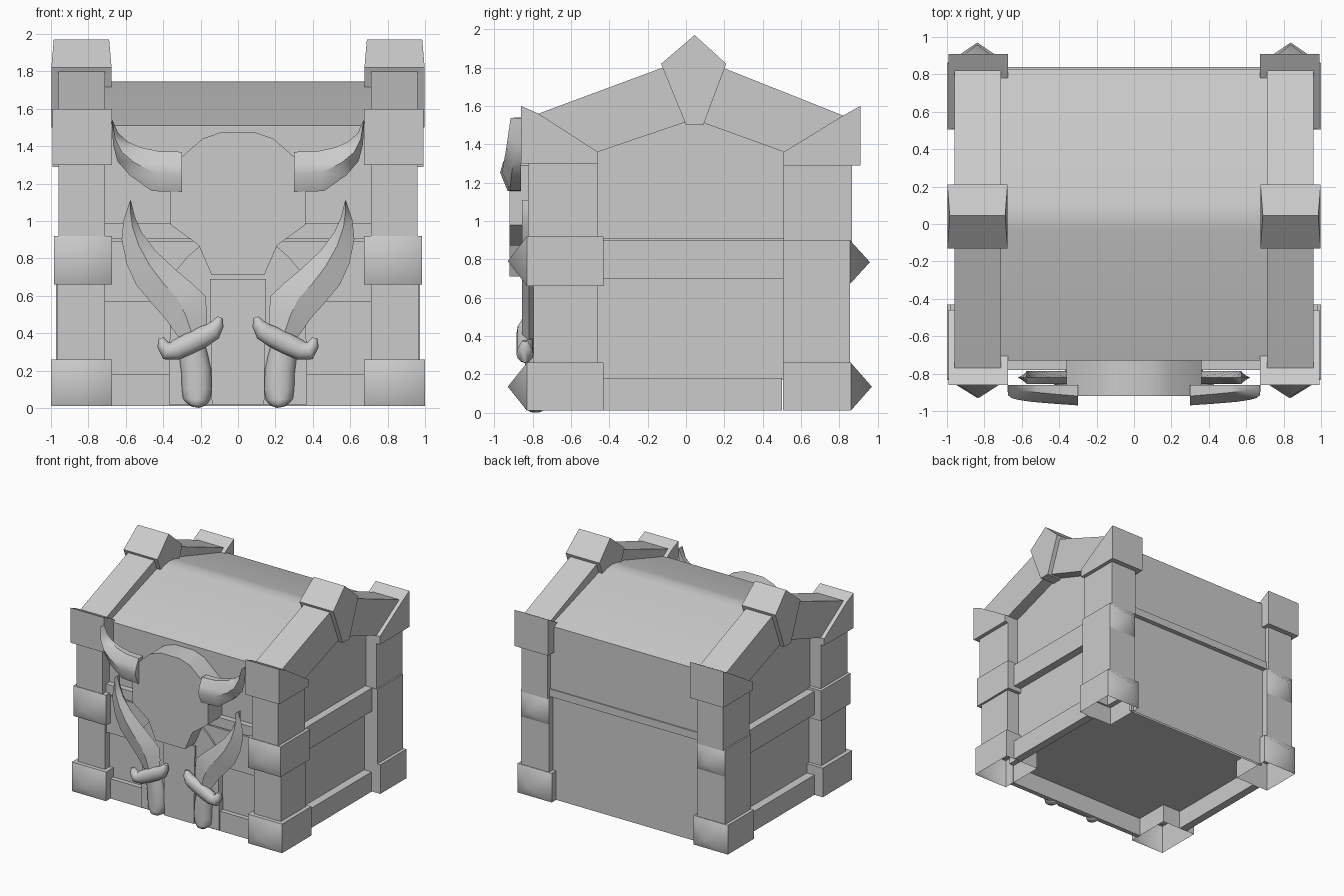
import bpy, bmesh, math
from mathutils import Vector

if "Cube" in bpy.data.objects:
    bpy.data.objects.remove(bpy.data.objects["Cube"])

grey = bpy.data.materials.new("plain_grey")
grey.diffuse_color = (0.6, 0.6, 0.6, 1)
grey.use_nodes = True
grey.node_tree.nodes["Principled BSDF"].inputs["Base Color"].default_value = grey.diffuse_color


def make(name, verts, faces, mirror=False, angle=40, keep=None):
    """Mesh object with clean normals; keep(normal) filters out buried faces."""
    me = bpy.data.meshes.new(name)
    me.from_pydata([tuple(v) for v in verts], [], faces)
    bm = bmesh.new()
    bm.from_mesh(me)
    bmesh.ops.recalc_face_normals(bm, faces=bm.faces)
    if keep:
        bm.normal_update()
        bmesh.ops.delete(bm, geom=[f for f in bm.faces if not keep(f.normal)], context='FACES')
    bm.to_mesh(me)
    bm.free()
    me.shade_smooth()
    me.set_sharp_from_angle(angle=math.radians(angle))
    me.materials.append(grey)
    ob = bpy.data.objects.new(name, me)
    bpy.context.collection.objects.link(ob)
    if mirror:
        ob.modifiers.new("mirror", 'MIRROR').use_axis[0] = True
    return ob


def loft(name, rings, **kw):
    """Skin a list of equal-length point rings and cap both ends."""
    n = len(rings[0])
    verts = [p for r in rings for p in r]
    faces = [(i * n + j, i * n + (j + 1) % n, (i + 1) * n + (j + 1) % n, (i + 1) * n + j)
             for i in range(len(rings) - 1) for j in range(n)]
    faces += [tuple(range(n)), tuple(range(len(verts) - n, len(verts)))]
    return make(name, verts, faces, **kw)


def prism_x(name, yz, x0, x1, **kw):
    return loft(name, [[(x, y, z) for y, z in yz] for x in (x0, x1)], **kw)


def prism_y(name, xz, y0, y1, **kw):
    return loft(name, [[(x, y, z) for x, z in xz] for y in (y0, y1)], **kw)


def prism_z(name, xy, z0, z1, **kw):
    return loft(name, [[(x, y, z) for x, y in xy] for z in (z0, z1)], **kw)


def box(name, x, y, z, **kw):
    return prism_x(name, [(y[0], z[0]), (y[1], z[0]), (y[1], z[1]), (y[0], z[1])], x[0], x[1], **kw)


def studded_block(name, x, y, z, tip, open_base=False):
    """Box whose front or back face is a low, softly shaded pyramid."""
    fy, s = (y[0], -1) if tip < 0 else (y[1], 1)
    box(name, x, y, z, mirror=True,
        keep=lambda n: n.y * s < 0.9 and not (open_base and n.z < -0.9))
    corners = [(x[0], fy, z[0]), (x[1], fy, z[0]), (x[1], fy, z[1]), (x[0], fy, z[1])]
    fan = [(j, (j + 1) % 4, 4) if s < 0 else ((j + 1) % 4, j, 4) for j in range(4)]
    make(name + "_stud", corners + [(sum(x) / 2, tip, sum(z) / 2)], fan, mirror=True, angle=80)


def tube(name, path, y, depth, n=12):
    """Rounded bar along (x, z, radius) stations, flattened in y."""
    rings = []
    for i, (px, pz, r) in enumerate(path):
        a, b = path[max(i - 1, 0)], path[min(i + 1, len(path) - 1)]
        t = Vector((b[0] - a[0], b[1] - a[1])).normalized()
        d = depth * min(1, r / 0.04)
        rings.append([(px - t.y * r * math.cos(w), y + d * math.sin(w), pz + t.x * r * math.cos(w))
                      for w in (2 * math.pi * k / n for k in range(n))])
    return loft(name, rings, mirror=True, angle=60)


def both(half):
    """Close a half outline (x > 0, top to bottom) symmetrically."""
    return half + [(-x, z) for x, z in reversed(half)]


sides_only = lambda n: abs(n.z) < 0.9
no_back = lambda n: n.y < 0.9

# chest body notched at the corners with a recessed floor
prism_z("chest_body", both([(0.72, 0.80), (0.72, 0.52), (0.85, 0.52), (0.85, -0.47),
                            (0.72, -0.47), (0.72, -0.73)]), 0.17, 0.91, keep=lambda n: n.z < 0.9)
box("back_skirt", (-0.70, 0.70), (0.78, 0.80), (0.01, 0.17), keep=sides_only)

# gabled lid
gable = [(-0.72, 0.905), (-0.72, 1.40), (0.04, 1.66), (0.82, 1.40), (0.82, 0.905)]
prism_x("lid_end_panel", gable, -0.86, 0.86, keep=lambda n: abs(n.x) > 0.9)
prism_x("lid_roof", [(-0.73, 0.905), (-0.73, 1.51), (-0.03, 1.735), (0.04, 1.745), (0.11, 1.735),
                     (0.83, 1.51), (0.83, 0.905)], -0.72, 0.72,
        keep=lambda n: abs(n.x) < 0.9 and n.z > -0.9)

# horizontal bands
box("side_lower_band", (0.85, 0.92), (-0.43, 0.50), (0.01, 0.18), mirror=True)
box("side_upper_band", (0.85, 0.92), (-0.46, 0.51), (0.70, 0.90), mirror=True)
box("front_lower_band", (-0.68, 0.68), (-0.77, -0.73), (0.01, 0.18))
box("front_upper_band", (-0.72, 0.72), (-0.77, -0.73), (0.57, 0.89), keep=no_back)
box("lid_front_band", (-0.72, 0.72), (-0.78, -0.73), (0.905, 0.99), keep=no_back)
box("lid_back_band", (-0.72, 0.72), (0.79, 0.84), (0.905, 0.97))

# corner posts
box("front_post", (0.71, 0.96), (-0.825, -0.46), (0.90, 1.32), mirror=True, keep=sides_only)
box("front_lower_post", (0.71, 0.965), (-0.795, -0.46), (0.25, 0.68), mirror=True, keep=sides_only)
box("back_post", (0.71, 0.96), (0.51, 0.865), (0.89, 1.32), mirror=True, keep=sides_only)
box("back_lower_post", (0.705, 0.972), (0.505, 0.855), (0.25, 0.67), mirror=True, keep=sides_only)

# hollow studded feet and middle clasps
studded_block("front_foot", (0.675, 1.0), (-0.83, -0.43), (0.01, 0.26), -0.93, open_base=True)
studded_block("back_foot", (0.675, 1.0), (0.505, 0.86), (0.01, 0.26), 0.97, open_base=True)
studded_block("front_clasp", (0.675, 0.985), (-0.83, -0.43), (0.66, 0.92), -0.93)
studded_block("back_clasp", (0.705, 0.972), (0.505, 0.855), (0.67, 0.90), 0.96)

# sloped corner caps, gable rails and ridge keystones
prism_x("front_cap", [(-0.86, 1.30), (-0.46, 1.30), (-0.46, 1.36), (-0.77, 1.56), (-0.86, 1.60)],
        0.675, 0.993, mirror=True)
prism_x("back_cap", [(0.91, 1.29), (0.51, 1.29), (0.51, 1.36), (0.82, 1.55), (0.91, 1.60)],
        0.675, 0.993, mirror=True)
prism_x("front_rail", [(-0.77, 1.56), (-0.78, 1.36), (-0.46, 1.36), (0.04, 1.53), (0.04, 1.86)],
        0.71, 0.96, mirror=True, keep=no_back)
prism_x("back_rail", [(0.82, 1.55), (0.83, 1.36), (0.51, 1.36), (0.04, 1.53), (0.04, 1.86)],
        0.71, 0.96, mirror=True, keep=lambda n: n.y > -0.9)
key = [(0.045, 1.97), (-0.13, 1.82), (0.0, 1.50), (0.09, 1.50), (0.21, 1.82)]
loft("ridge_keystone", [[(0.837 + s * (0.148 if z > 1.9 else 0.161), y, z) for y, z in key]
                        for s in (-1, 1)], mirror=True, angle=20)

# front emblem: backing plates and bull head
prism_y("backing_plate", both([(0.20, 0.87), (0.27, 0.81), (0.36, 0.70), (0.37, 0.02)]),
        -0.785, -0.73, keep=no_back)
prism_y("centre_strip", both([(0.15, 0.69), (0.14, 0.02)]), -0.80, -0.78, keep=no_back)
prism_y("bull_head", both([(0.09, 1.475), (0.19, 1.44), (0.36, 1.29), (0.36, 0.98),
                           (0.21, 0.87), (0.14, 0.71)]), -0.92, -0.73, angle=25, keep=no_back)

# horns: (top x, top z, bottom x, bottom z, ridge y)
horn = [(0.30, 1.37, 0.30, 1.155, -0.97), (0.42, 1.372, 0.46, 1.16, -0.96),
        (0.525, 1.395, 0.58, 1.245, -0.95), (0.59, 1.425, 0.645, 1.32, -0.94),
        (0.64, 1.47, 0.668, 1.41, -0.93), (0.672, 1.54, 0.676, 1.535, -0.915)]
rings = []
for tx, tz, bx, bz, ry in horn:
    def at(f, y):
        return (tx + (bx - tx) * f, y, tz + (bz - tz) * f)
    rings.append([at(0, -0.86), at(0, ry + 0.05), at(0.3, ry + 0.015), at(0.55, ry),
                  at(1, ry + 0.04), at(1, -0.86)])
loft("horn", rings, mirror=True)

# curved blades with a raised middle: (left x, left z, right x, right z)
blade = [(0.17, 0.40, 0.32, 0.38), (0.165, 0.50, 0.39, 0.48), (0.175, 0.60, 0.47, 0.57),
         (0.25, 0.67, 0.545, 0.66), (0.345, 0.75, 0.595, 0.77), (0.44, 0.84, 0.622, 0.90),
         (0.515, 0.94, 0.613, 1.0), (0.55, 1.02, 0.597, 1.05), (0.573, 1.11, 0.577, 1.11)]
loft("sword_blade", [[(a, -0.82, b), ((a + c) / 2, -0.785, (b + d) / 2), (c, -0.82, d),
                      ((a + c) / 2, -0.855, (b + d) / 2)] for a, b, c, d in blade],
     mirror=True, angle=28)

# hooked guards and rounded handles
tube("sword_guard", [(0.095, 0.485, 0.015), (0.108, 0.45, 0.034), (0.135, 0.41, 0.05),
                     (0.19, 0.38, 0.056), (0.27, 0.34, 0.056), (0.335, 0.31, 0.054),
                     (0.38, 0.305, 0.048), (0.402, 0.34, 0.032), (0.41, 0.375, 0.014)], -0.84, 0.045)
tube("sword_handle", [(0.25, 0.36, 0.065), (0.238, 0.28, 0.076), (0.224, 0.20, 0.08),
                      (0.22, 0.10, 0.08), (0.222, 0.045, 0.072), (0.225, 0.02, 0.05),
                      (0.228, 0.004, 0.02)], -0.785, 0.055)
